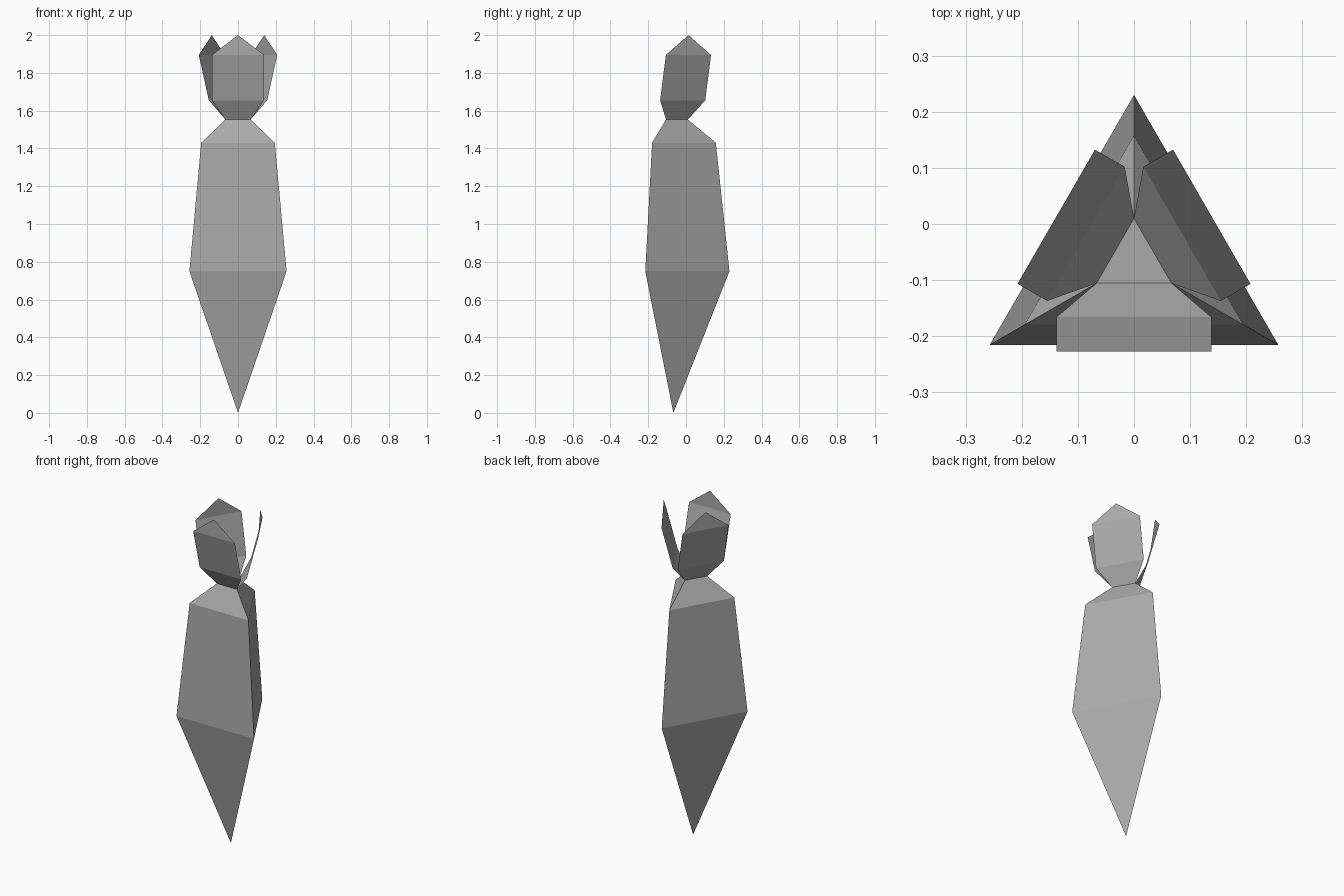
import bpy, bmesh, math
from mathutils import Matrix, Vector

cube = bpy.data.objects.get("Cube")
if cube:
    bpy.data.objects.remove(cube)

AXIS_Y = -0.067  # the three-sided axis sits forward of the bounding-box centre

grey = bpy.data.materials.new("stone_grey")
grey.use_nodes = True
grey.diffuse_color = (0.4, 0.4, 0.4, 1)
grey.node_tree.nodes["Principled BSDF"].inputs["Base Color"].default_value = (0.4, 0.4, 0.4, 1)


def finish(bm, name, turn=0):
    """Turn about the shared axis, then make a flat-shaded object."""
    place = Matrix.Translation((0, AXIS_Y, 0)) @ Matrix.Rotation(turn, 4, "Z")
    bm.transform(place)
    mesh = bpy.data.meshes.new(name)
    bm.to_mesh(mesh)
    bm.free()
    mesh.materials.append(grey)
    obj = bpy.data.objects.new(name, mesh)
    bpy.context.collection.objects.link(obj)


# Body: triangular rings (corner radius, height) rising from a point
bm = bmesh.new()
tip = bm.verts.new((0, 0, 0))
rings = []
for radius, z in [(0.297, 0.75), (0.225, 1.43), (0.077, 1.553)]:
    angles = [math.radians(90 + 120 * i) for i in range(3)]
    rings.append([bm.verts.new((radius * math.cos(a), radius * math.sin(a), z)) for a in angles])
for i in range(3):
    j = (i + 1) % 3
    bm.faces.new((tip, rings[0][j], rings[0][i]))
    for low, high in zip(rings, rings[1:]):
        bm.faces.new((low[i], low[j], high[j], high[i]))
bm.faces.new(rings[-1])
finish(bm, "body")

# Petals: thin folded sheets hinged on each top edge (half width, distance out, height)
PETAL = [(0.067, 0.0385, 1.553), (0.138, 0.099, 1.655), (0.138, 0.16, 1.895)]
for name, degrees in [("front_petal", 0), ("left_petal", 120), ("right_petal", 240)]:
    bm = bmesh.new()
    rows = [[bm.verts.new((s * w, -d, z)) for s in (-1, 1)] for w, d, z in PETAL]
    for low, high in zip(rows, rows[1:]):
        bm.faces.new((low[0], low[1], high[1], high[0]))
    peak = bm.verts.new((0, -PETAL[-1][1], 2.0))
    bm.faces.new((rows[-1][0], rows[-1][1], peak))
    finish(bm, name, math.radians(degrees))
